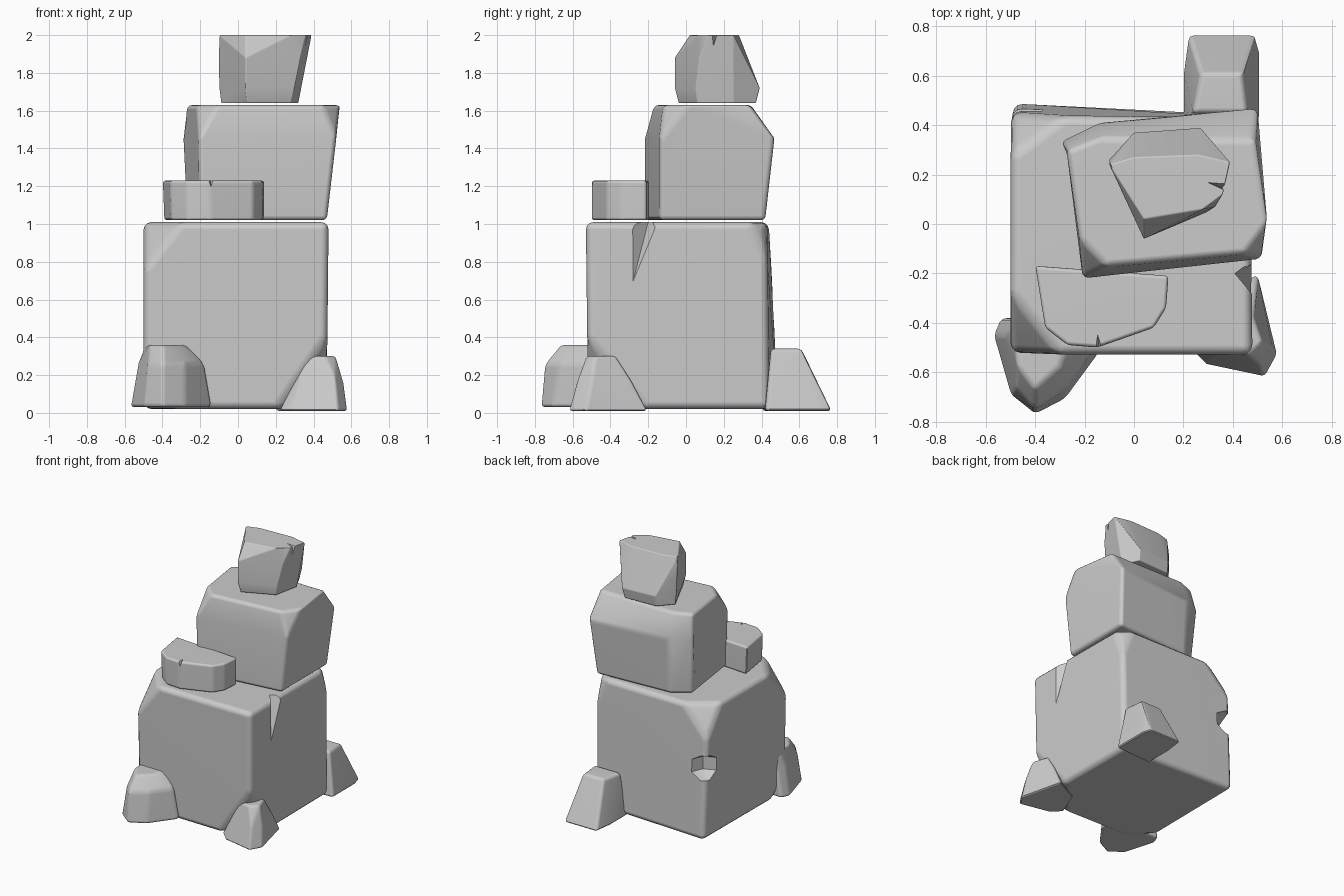
import bpy, bmesh, math
from mathutils import Vector
from mathutils.geometry import normal

if "Cube" in bpy.data.objects:
    bpy.data.objects.remove(bpy.data.objects["Cube"])

stone = bpy.data.materials.new("stone_grey")
stone.use_nodes = True
stone.diffuse_color = (0.6, 0.6, 0.6, 1)
stone.node_tree.nodes["Principled BSDF"].inputs["Base Color"].default_value = (0.6, 0.6, 0.6, 1)


def hull(name, points):
    """Convex block around the points."""
    bm = bmesh.new()
    for p in points:
        bm.verts.new(p)
    res = bmesh.ops.convex_hull(bm, input=bm.verts)
    loose = {g for g in res["geom_interior"] + res["geom_unused"] if isinstance(g, bmesh.types.BMVert)}
    bmesh.ops.delete(bm, geom=list(loose), context="VERTS")
    bmesh.ops.dissolve_limit(bm, angle_limit=math.radians(9), verts=bm.verts, edges=bm.edges)
    bmesh.ops.recalc_face_normals(bm, faces=bm.faces)
    mesh = bpy.data.meshes.new(name)
    bm.to_mesh(mesh)
    bm.free()
    mesh.materials.append(stone)
    obj = bpy.data.objects.new(name, mesh)
    bpy.context.collection.objects.link(obj)
    return obj


def apply(obj, mod):
    bpy.context.view_layer.objects.active = obj
    bpy.ops.object.modifier_apply(modifier=mod.name)


def rock(name, rings, cuts=(), chips=(), bevel=0.03):
    """Block lofted through (z, outline) rings, with sliced corners and chipped notches."""
    obj = hull(name, [(x, y, z) for z, outline in rings for x, y in outline])
    bm = bmesh.new()
    bm.from_mesh(obj.data)
    centre = sum((v.co for v in bm.verts), Vector()) / len(bm.verts)
    for a, b, c in cuts:
        n = normal(Vector(a), Vector(b), Vector(c))
        if (centre - Vector(a)).dot(n) > 0:
            n = -n
        bmesh.ops.bisect_plane(bm, geom=bm.verts[:] + bm.edges[:] + bm.faces[:],
                               plane_co=a, plane_no=n, clear_outer=True)
        bmesh.ops.holes_fill(bm, edges=[e for e in bm.edges if e.is_boundary])
    # Merge slivers so the edges can be rounded
    bmesh.ops.remove_doubles(bm, verts=bm.verts, dist=0.015)
    bmesh.ops.recalc_face_normals(bm, faces=bm.faces)
    bm.to_mesh(obj.data)
    bm.free()
    mod = obj.modifiers.new("worn_edges", "BEVEL")
    mod.width, mod.segments, mod.angle_limit = bevel, 3, math.radians(20)
    apply(obj, mod)
    for points in chips:
        cutter = hull("chip_cutter", points)
        mod = obj.modifiers.new("chip", "BOOLEAN")
        mod.operation, mod.object, mod.solver = "DIFFERENCE", cutter, "EXACT"
        apply(obj, mod)
        bpy.data.objects.remove(cutter)
    bpy.ops.object.select_all(action="DESELECT")
    obj.select_set(True)
    bpy.context.view_layer.objects.active = obj
    bpy.ops.object.shade_smooth_by_angle(angle=math.radians(32))
    obj.modifiers.new("flat_sides", "WEIGHTED_NORMAL").keep_sharp = True


# Large boulder, with a cracked side and a bite out of one back corner
bite = [(-0.5 + 0.15 * math.cos(a) * math.cos(b), 0.47 + 0.15 * math.sin(a) * math.cos(b), 0.56 + 0.1 * math.sin(b))
        for a in (i * math.tau / 8 for i in range(8)) for b in (-1.2, -0.5, 0.5, 1.2)]
rock("base_boulder",
     [(0.02, [(-0.5, -0.5), (0.47, -0.52), (0.46, 0.44), (-0.49, 0.49)]),
      (0.5, [(-0.52, -0.53), (0.48, -0.54), (0.49, 0.45), (-0.51, 0.47)]),
      (1.01, [(-0.5, -0.53), (0.48, -0.53), (0.47, 0.43), (-0.5, 0.44)])],
     cuts=[((0.2, -0.53, 0.03), (0.48, -0.53, 0.42), (0.48, -0.2, 0.03)),
           ((-0.5, -0.28, 1.01), (-0.3, -0.53, 1.01), (-0.52, -0.53, 0.72)),
           ((0.36, 0.45, 1.01), (0.48, 0.34, 1.01), (0.48, 0.46, 0.68)),
           ((-0.28, 0.44, 1.01), (-0.5, 0.28, 1.01), (-0.5, 0.46, 0.76)),
           ((-0.3, -0.53, 0.02), (-0.52, -0.3, 0.02), (-0.52, -0.53, 0.2))],
     chips=[[(0.4, -0.19, 1.05), (0.56, -0.13, 0.91), (0.56, -0.38, 1.05), (0.49, -0.3, 0.62)], bite],
     bevel=0.04)

# Middle boulder, swelling at the waist and worn round its upper rim
rock("middle_boulder",
     [(1.02, [(-0.27, 0.3), (-0.2, -0.22), (0.14, -0.19), (0.47, -0.14), (0.47, 0.42), (-0.14, 0.39)]),
      (1.45, [(-0.3, 0.33), (-0.21, -0.22), (0.14, -0.19), (0.52, -0.14), (0.5, 0.47), (-0.14, 0.41)]),
      (1.63, [(-0.27, 0.3), (-0.22, -0.06), (-0.11, -0.17), (0.14, -0.16), (0.45, -0.12), (0.54, 0.0),
              (0.49, 0.34), (-0.14, 0.35)])],
     bevel=0.025)

# Small rock on the summit
rock("top_rock",
     [(1.64, [(-0.09, 0.26), (0.0, 0.36), (0.26, 0.37), (0.32, 0.25), (0.28, 0.06), (0.05, -0.04)]),
      (1.72, [(-0.1, 0.26), (0.0, 0.37), (0.27, 0.39), (0.34, 0.26), (0.3, 0.05), (0.04, -0.06)]),
      (1.88, [(-0.1, 0.26), (0.37, 0.25), (0.33, 0.07), (0.04, -0.06)]),
      (2.0, [(-0.1, 0.24), (0.0, 0.27), (0.26, 0.28), (0.39, 0.25), (0.36, 0.12), (0.28, 0.06), (0.04, 0.02)])],
     chips=[[(0.27, 0.18, 2.03), (0.4, 0.12, 2.03), (0.4, 0.17, 2.03), (0.37, 0.14, 1.93)]],
     bevel=0.02)

# Flat slab on the front ledge
slab = [(-0.4, -0.17), (-0.22, -0.23), (0.14, -0.21), (0.13, -0.34), (0.08, -0.42),
        (-0.15, -0.5), (-0.27, -0.49), (-0.36, -0.42)]
rock("ledge_slab", [(1.02, [(x * 0.98, y) for x, y in slab]), (1.23, slab)],
     chips=[[(-0.17, -0.55, 1.25), (-0.11, -0.55, 1.25), (-0.15, -0.42, 1.25), (-0.14, -0.52, 1.18)]],
     bevel=0.015)

# Three loose stones around the foot
rock("front_right_stone",
     [(0.03, [(-0.57, -0.45), (-0.54, -0.38), (-0.2, -0.4), (-0.14, -0.52), (-0.28, -0.71), (-0.4, -0.77), (-0.5, -0.69)]),
      (0.26, [(-0.53, -0.45), (-0.5, -0.38), (-0.2, -0.45), (-0.18, -0.53), (-0.28, -0.67), (-0.4, -0.75), (-0.48, -0.66)]),
      (0.36, [(-0.49, -0.4), (-0.27, -0.48), (-0.3, -0.58), (-0.4, -0.67), (-0.47, -0.58)])],
     bevel=0.02)
rock("front_left_stone",
     [(0.01, [(0.22, -0.5), (0.29, -0.57), (0.53, -0.62), (0.58, -0.53), (0.5, -0.2), (0.3, -0.3)]),
      (0.16, [(0.31, -0.52), (0.52, -0.58), (0.56, -0.5), (0.49, -0.28), (0.34, -0.35)]),
      (0.3, [(0.37, -0.5), (0.46, -0.53), (0.52, -0.48), (0.48, -0.37), (0.38, -0.4)])],
     bevel=0.02)
rock("back_stone",
     [(0.01, [(0.2, 0.4), (0.51, 0.42), (0.51, 0.7), (0.49, 0.77), (0.22, 0.77), (0.2, 0.62)]),
      (0.34, [(0.24, 0.45), (0.46, 0.45), (0.44, 0.61), (0.27, 0.61)])],
     bevel=0.02)
